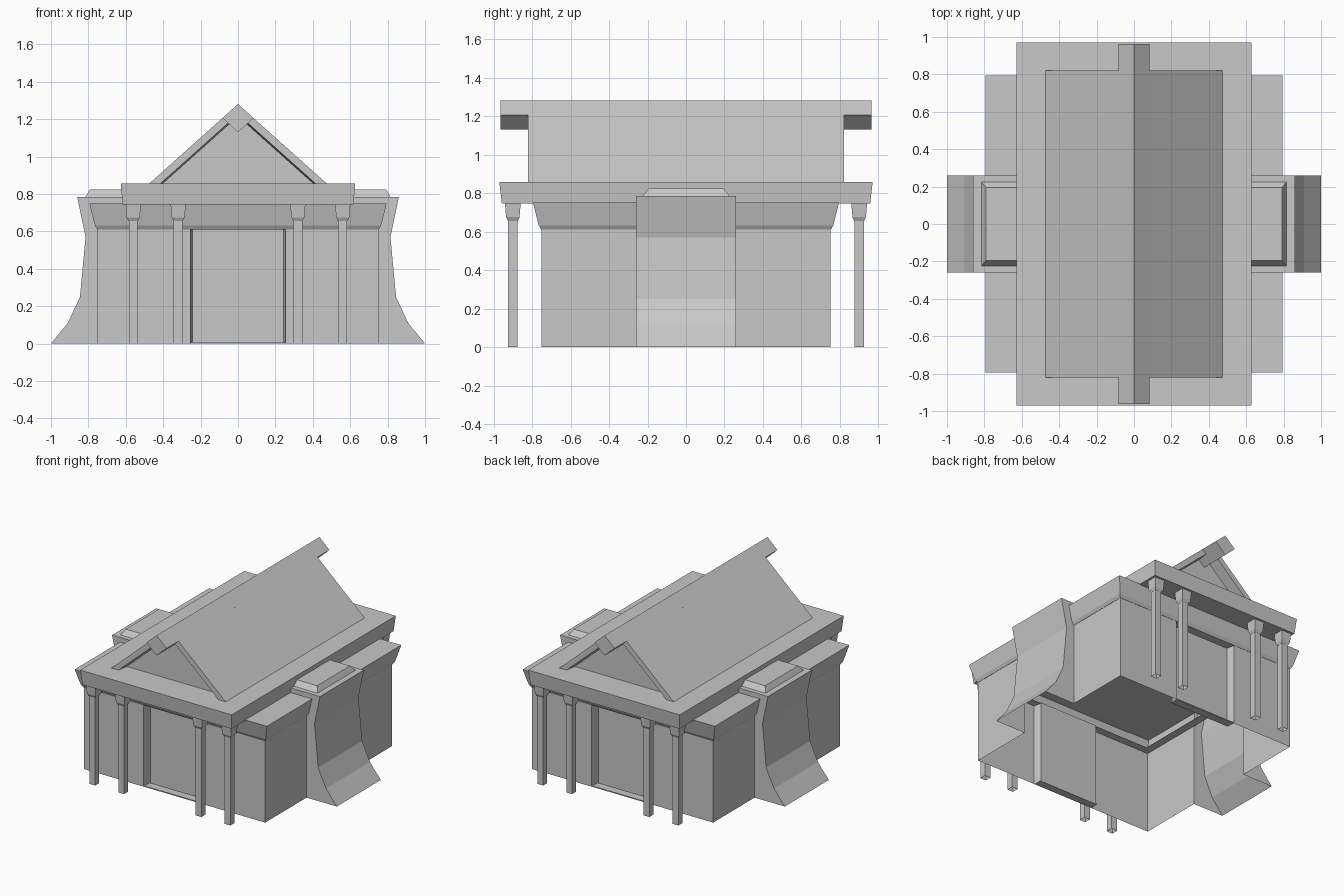
import bpy
import bmesh

cube = bpy.data.objects.get("Cube")
if cube:
    bpy.data.objects.remove(cube, do_unlink=True)

stone = bpy.data.materials.new("grey_stone")
stone.use_nodes = True
GREY = (0.58, 0.58, 0.58, 1)
stone.diffuse_color = GREY
stone.node_tree.nodes["Principled BSDF"].inputs["Base Color"].default_value = GREY


def finish(name, bm, mirror=""):
    """Turn a bmesh into an object, mirrored across the named axes."""
    mesh = bpy.data.meshes.new(name)
    bm.to_mesh(mesh)
    bm.free()
    mesh.materials.append(stone)
    obj = bpy.data.objects.new(name, mesh)
    bpy.context.collection.objects.link(obj)
    if mirror:
        mod = obj.modifiers.new("Mirror", "MIRROR")
        mod.use_axis = ["X" in mirror, "Y" in mirror, False]
    return obj


def loft(name, rings, centre=(0, 0), bottom=True, top=True, mirror=""):
    """Stack rectangles given as (half width, half depth, height)."""
    bm = bmesh.new()
    cx, cy = centre
    loops = [[bm.verts.new((cx + sx * hx, cy + sy * hy, z))
              for sx, sy in ((-1, -1), (1, -1), (1, 1), (-1, 1))]
             for hx, hy, z in rings]
    for a, b in zip(loops, loops[1:]):
        for i in range(4):
            j = (i + 1) % 4
            bm.faces.new((a[i], a[j], b[j], b[i]))
    if bottom:
        bm.faces.new(loops[0][::-1])
    if top:
        bm.faces.new(loops[-1])
    return finish(name, bm, mirror)


def prism(profile, half, sides=None):
    """Extrude an x-z profile along y; only the first few sides if asked."""
    bm = bmesh.new()
    front = [bm.verts.new((x, -half, z)) for x, z in profile]
    back = [bm.verts.new((x, half, z)) for x, z in profile]
    n = len(profile)
    for i in range(n if sides is None else sides):
        j = (i + 1) % n
        bm.faces.new((front[i], front[j], back[j], back[i]))
    ends = [bm.faces.new(front[::-1]), bm.faces.new(back)]
    bmesh.ops.recalc_face_normals(bm, faces=bm.faces)
    return bm, ends


# Walls: one quarter of the plan with its door recess, open at the buttress
plan = [(0, -0.69), (0.243, -0.69), (0.255, -0.75), (0.75, -0.75), (0.75, -0.26)]
bm = bmesh.new()
low = [bm.verts.new((x, y, 0)) for x, y in plan]
high = [bm.verts.new((x, y, 0.615)) for x, y in plan]
for i in range(len(plan) - 1):
    bm.faces.new((low[i], low[i + 1], high[i + 1], high[i]))
finish("walls", bm, "XY")

# Door sills
loft("door_sill", [(0.25, 0.03, 0), (0.25, 0.03, 0.008)], (0, -0.72), mirror="Y")

# Flared cornice with a soffit over the doors
cornice = [(0.69, 0.61), (0.752, 0.61), (0.765, 0.632), (0.795, 0.75), (0.6, 0.75)]
loft("cornice", [(s, s, z) for s, z in cornice], bottom=False, top=False)

# Roof slab reaching over the porches
loft("roof_slab", [(0.617, 0.957, 0.745), (0.627, 0.97, 0.857)])

# Gabled roof with recessed gable ends; its foot is sunk into the slab
bm, ends = prism([(0, 1.28), (-0.537, 0.8), (0.537, 0.8)], 0.822)
bmesh.ops.inset_region(bm, faces=ends, thickness=0.04, use_even_offset=True)
bmesh.ops.inset_region(bm, faces=ends, thickness=0.008, depth=-0.08,
                       use_even_offset=True)
finish("gable_roof", bm)

# Diamond ridge beam
bm, ends = prism([(0, 1.281), (-0.083, 1.206), (0, 1.13), (0.083, 1.206)], 0.963)
finish("ridge_beam", bm)

# Curved side buttresses, hollow and open below
curve = [(1, 0), (0.91, 0.11), (0.845, 0.25), (0.815, 0.57), (0.86, 0.785),
         (0.6, 0.785), (0.6, 0.74), (0.75, 0.74), (0.75, 0)]
bm, ends = prism(curve, 0.26, sides=5)
finish("buttress", bm, "X")
loft("buttress_cap", [(0.125, 0.225, 0.785), (0.102, 0.195, 0.823)],
     (0.69, 0), mirror="X")

# Porch columns with flared capitals
for label, x in (("inner", 0.32), ("outer", 0.56)):
    loft(label + "_column", [(0.024, 0.024, 0), (0.024, 0.024, 0.665)],
         (x, -0.9), bottom=False, top=False, mirror="XY")
    capital = [(0.025, 0.655), (0.035, 0.675), (0.041, 0.75)]
    loft(label + "_capital", [(s, s, z) for s, z in capital], (x, -0.9), mirror="XY")
